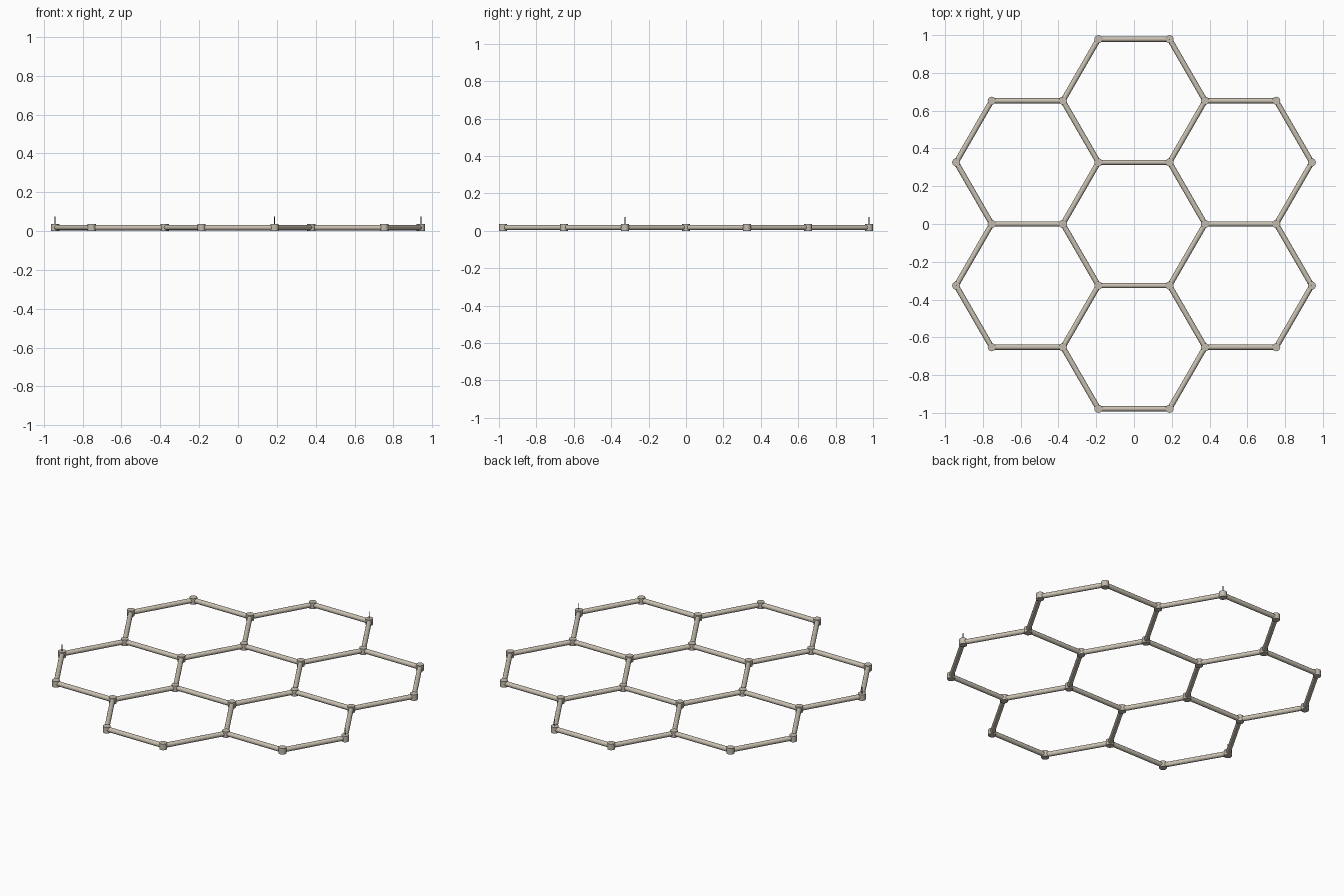
import bpy, math
from mathutils import Vector

if "Cube" in bpy.data.objects:
    bpy.data.objects.remove(bpy.data.objects["Cube"])

S = 0.3766           # hexagon side
NODE_R, NODE_H = 0.0215, 0.036
STRUT_R = 0.014
MID = NODE_H / 2


def material(name, rgb):
    m = bpy.data.materials.new(name)
    m.diffuse_color = (*rgb, 1)
    m.use_nodes = True
    m.node_tree.nodes["Principled BSDF"].inputs["Base Color"].default_value = m.diffuse_color
    return m


wood = material("pale wood", (0.58, 0.53, 0.44))
joint = material("joint beige", (0.55, 0.50, 0.43))
wire = material("dark wire", (0.05, 0.05, 0.05))


def rod(name, a, b, r, sides, mat):
    a, b = Vector(a), Vector(b)
    d = b - a
    bpy.ops.mesh.primitive_cylinder_add(vertices=sides, radius=r, depth=d.length,
                                        location=(a + b) / 2)
    o = bpy.context.object
    o.name = name
    o.rotation_euler = d.to_track_quat('Z', 'Y').to_euler()
    o.data.materials.append(mat)
    bpy.ops.object.shade_smooth_by_angle(angle=math.radians(40))


# seven hexagon cells: one centre and a ring of six
h = math.sqrt(3) * S
centres = [(0, 0)] + [(h * math.cos(math.radians(30 + 60 * i)),
                       h * math.sin(math.radians(30 + 60 * i))) for i in range(6)]
nodes, edges = {}, set()
for cx, cy in centres:
    keys = []
    for i in range(6):
        t = math.radians(60 * i)
        p = (cx + S * math.cos(t), cy + S * math.sin(t))
        k = (round(p[0] / S * 2), round(p[1] / h * 2))
        nodes[k] = p
        keys.append(k)
    for i in range(6):
        edges.add(tuple(sorted((keys[i], keys[(i + 1) % 6]))))

# struts along every shared edge
for a, b in sorted(edges):
    rod("strut", (*nodes[a], MID), (*nodes[b], MID), STRUT_R, 12, wood)

# round joints at the corners
for k in sorted(nodes):
    rod("joint", (*nodes[k], 0), (*nodes[k], NODE_H), NODE_R, 16, joint)

# three thin hanging wires on outer joints
for k in [(-5, -1), (5, -1), (1, 3)]:
    rod("hanging_wire", (*nodes[k], MID), (*nodes[k], 0.075), 0.0022, 8, wire)
